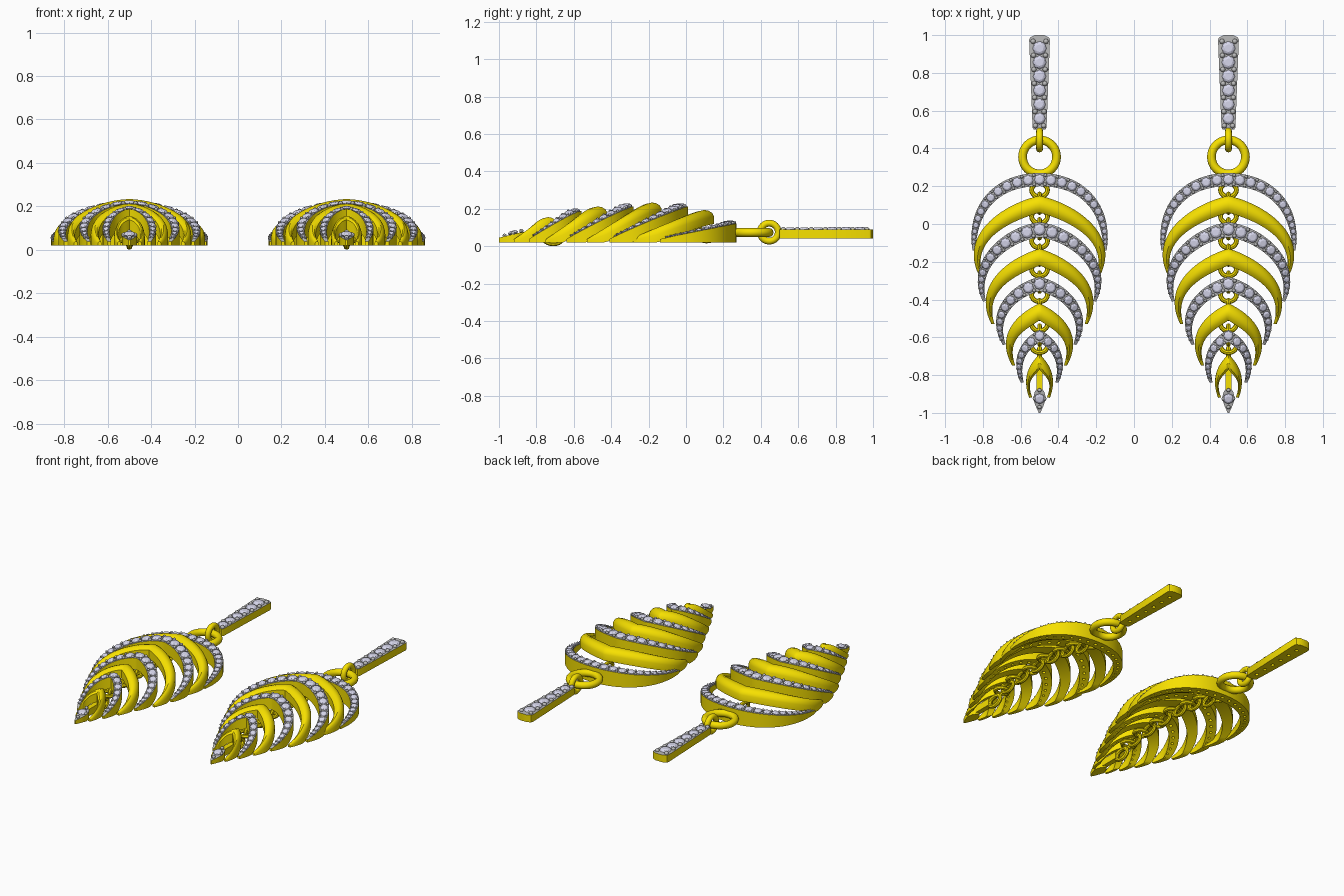
import bpy, bmesh, math
from mathutils import Vector, Matrix

if "Cube" in bpy.data.objects:
    bpy.data.objects.remove(bpy.data.objects["Cube"])


def material(name, rgb):
    m = bpy.data.materials.new(name)
    m.diffuse_color = (*rgb, 1)
    m.use_nodes = True
    m.node_tree.nodes["Principled BSDF"].inputs["Base Color"].default_value = m.diffuse_color
    return m


GOLD = material("gold", (0.93, 0.75, 0.0))
GREY = material("pale_metal", (0.5, 0.5, 0.5))
GEM = material("clear_stone", (0.68, 0.68, 0.84))
UP = Vector((0, 0, 1))

# apex y, half width, tip x, tip y, apex top z, arm width, paved?, roundness of apex
BANDS = [(0.27, .36, .355, -.14, .122, .07, True, 0.0),
         (0.15, .355, .305, -.30, .193, .09, False, .10),
         (0.01, .32, .30, -.41, .212, .08, True, .05),
         (-.13, .285, .255, -.53, .233, .09, False, .12),
         (-.28, .24, .195, -.64, .212, .075, True, .08),
         (-.42, .19, .145, -.75, .212, .09, False, .15),
         (-.56, .132, .10, -.84, .187, .065, True, .12),
         (-.69, .078, .055, -.92, .155, .08, False, .18)]
THICK = .075


def finish(bm, name, mats, cx, smooth=True, cutter=None):
    bmesh.ops.recalc_face_normals(bm, faces=bm.faces[:])
    me = bpy.data.meshes.new(name)
    bm.to_mesh(me)
    bm.free()
    for m in mats:
        me.materials.append(m)
    ob = bpy.data.objects.new(name, me)
    ob.location.x = cx
    bpy.context.collection.objects.link(ob)
    if cutter:
        cut = finish(cutter, name + "_hole_cutter", [GOLD], cx, False)
        cut.hide_render = True
        mod = ob.modifiers.new("stone_holes", 'BOOLEAN')
        mod.operation, mod.object, mod.solver = 'DIFFERENCE', cut, 'EXACT'
        bpy.context.view_layer.objects.active = ob
        bpy.ops.object.modifier_apply(modifier=mod.name)
        bpy.data.objects.remove(cut)
    if smooth:
        for p in ob.data.polygons:
            p.use_smooth = True
        ob.data.set_sharp_from_angle(angle=math.radians(35))
    return ob


def loft(bm, rings, top=()):
    """Skin closed sections and cap both ends; sides listed in top use slot 1."""
    vs = [[bm.verts.new(p) for p in r] for r in rings]
    n = len(vs[0])
    for a, b in zip(vs, vs[1:]):
        for i in range(n):
            j = (i + 1) % n
            f = bm.faces.new((a[i], a[j], b[j], b[i]))
            f.material_index = int(i in top)
    bm.faces.new(vs[0])
    return bm.faces.new(vs[-1])


def torus(bm, c, u, v, ru, rv, minor, n=28, m=10):
    c, u, v = Vector(c), Vector(u), Vector(v)
    w = u.cross(v)
    vs = []
    for i in range(n):
        a = math.tau * i / n
        p = c + u * ru * math.cos(a) + v * rv * math.sin(a)
        out = (u * rv * math.cos(a) + v * ru * math.sin(a)).normalized()
        vs.append([bm.verts.new(p + minor * (out * math.cos(b) + w * math.sin(b)))
                   for b in (math.tau * k / m for k in range(m))])
    for i in range(n):
        for k in range(m):
            a, b, l = vs[i], vs[(i + 1) % n], (k + 1) % m
            bm.faces.new((a[k], b[k], b[l], a[l]))


def gem(bm, p, nrm, r):
    """Round faceted stone: table, crown, girdle, pavilion."""
    q = UP.rotation_difference(nrm)
    rows = [[bm.verts.new(p + q @ Vector((r * s * math.cos(a), r * s * math.sin(a), r * h)))
             for a in (math.tau * (k + off) / 8 for k in range(8))]
            for s, h, off in ((.55, .45, 0), (.82, .32, .5), (1, .08, 0), (1, 0, 0))]
    tip = bm.verts.new(p - nrm * r * .8)
    bm.faces.new(rows[0])
    for k in range(8):
        l = (k + 1) % 8
        a, b, c, d = rows
        for f in ((a[k], a[l], b[k]), (b[k], a[l], b[l]), (b[k], c[l], c[k]),
                  (b[k], b[l], c[l]), (c[k], c[l], d[l], d[k]), (d[k], d[l], tip)):
            bm.faces.new(f)


def bead(bm, p, r):
    bmesh.ops.create_uvsphere(bm, u_segments=8, v_segments=6, radius=r,
                              matrix=Matrix.Translation(p))


def hole(bm, p, nrm, r):
    mat = Matrix.Translation(p) @ UP.rotation_difference(nrm).to_matrix().to_4x4()
    bmesh.ops.create_cone(bm, cap_ends=True, segments=12, radius1=r, radius2=r,
                          depth=.5, matrix=mat)


def bezier(pts, t):
    u = 1 - t
    return sum((Vector(p) * k for p, k in zip(pts, (u**3, 3*u*u*t, 3*u*t*t, t**3))),
               Vector((0, 0)))


def edges(band, s):
    """Outer and inner top points of an arm; s runs 0 (apex) to +-1 (tips)."""
    ya, w, xt, yt, za, wd, paved, d = band
    t, sg, L = abs(s), (1 if s >= 0 else -1), ya - yt
    side = min(wd, .45 * w)
    if d == 0:
        x1, y1, x2, y2 = .67 * w, ya, 1.09 * w, ya - .42 * L
    else:
        x1, y1, x2, y2 = .56 * w, ya - d * L, 1.27 * w, ya - .48 * L
    tipw = min(.016, .3 * xt)
    thin = .9 if paved else .72
    o = bezier([(0, ya), (x1, y1), (x2, y2), (xt, yt)], t)
    i = bezier([(0, ya - wd), (x1 - .4 * side, y1 - wd), (x2 - thin * side, y2 - .3 * wd),
                (xt - tipw, yt + .002)], t)
    z = .038 + (za - .038) * (1 - t ** 1.8)
    return Vector((sg * o.x, o.y, z)), Vector((sg * i.x, i.y, z))


def leaf_band(k, band, cx, gems, beads):
    bm, rings, N = bmesh.new(), [], 26
    paved = band[6]
    for j in range(-N, N + 1):
        o, i = edges(band, j / N)
        zt = o.z
        zb = max(.02, zt - (.102 if k == 0 else THICK))
        h = zt - zb
        sec = [Vector((o.x, o.y, zb))]
        if paved:
            sec += [o, i]
        else:
            for f, drop in ((0, .45), (.12, .2), (.32, .05), (.55, 0), (.8, .07), (1, .25)):
                p = o.lerp(i, f)
                p.z = zt - drop * h
                sec.append(p)
        sec.append(Vector((i.x, i.y, zb)))
        rings.append(sec)
    loft(bm, rings, (1,) if paved else ())
    cutter = bmesh.new() if paved else None
    if paved:
        # walk from the apex down each arm, setting stones and edge beads
        for sg in (1, -1):
            s, last, travel = 0.0, None, 0.0
            need, mid = 0.0, False
            while s < .95:
                o, i = edges(band, sg * max(s, 1e-4))
                c = (o + i) / 2
                if last is not None:
                    travel += (c - last).length
                last = c
                o2, i2 = edges(band, sg * (s + .02))
                tan = ((o2 + i2) / 2 - c).normalized()
                nrm = tan.cross(i - o).normalized()
                nrm = -nrm if nrm.z < 0 else nrm
                if s == 0:
                    nrm = UP.copy()
                r = min(.032, .40 * (o - i).length)
                if not mid and need and travel >= need / 2:
                    mid = True
                    for f in (.15, .85):
                        bead(beads, o.lerp(i, f) + nrm * .004, max(.006, .34 * r))
                if travel >= need:
                    if s > 0 or sg == 1:
                        gem(gems, c + nrm * .002, nrm, r)
                        if r > .012:
                            hole(cutter, c, nrm, r * .38)
                    travel, need, mid = 0.0, 2.08 * r, False
                s += .004
    name = ("paved_leaf_band_" if paved else "gold_leaf_band_") + str(k + 1)
    finish(bm, name, [GOLD, GREY], cx, True, cutter)


def plate(outline, z0, z1):
    bm = bmesh.new()
    cap = loft(bm, [[(x, y, z) for x, y in outline] for z in (z0, z1)])
    cap.material_index = 1
    return bm


def earring(cx):
    gems, beads, chain = bmesh.new(), bmesh.new(), bmesh.new()
    X, Y = Vector((1, 0, 0)), Vector((0, 1, 0))
    for k, band in enumerate(BANDS):
        leaf_band(k, band, cx, gems, beads)
    # chain behind the bands: a flat ring in each gap, joined by upright links
    spots = [(b[0] - b[5] - .02, max(.045, b[4] - .10)) for b in BANDS[:7]]
    for y, z in spots:
        torus(chain, (0, y, z), X, Y, .042, .036, .013, 20, 8)
    for (y0, z0), (y1, z1) in zip(spots, spots[1:]):
        torus(chain, (0, (y0 + y1) / 2, (z0 + z1) / 2 - .012), Y, UP, .05, .03, .012, 20, 8)
    torus(chain, (0, -.71, .046), Y, UP, .05, .032, .014, 20, 8)
    finish(chain, "back_chain", [GOLD], cx)

    # big flat ring and the upright ring holding the bar
    rings = bmesh.new()
    torus(rings, (0, .355, .073), X, Y, .09, .09, .023, 40, 12)
    finish(rings, "hanging_ring", [GOLD], cx)
    rings = bmesh.new()
    torus(rings, (0, .445, .075), Y, UP, .048, .048, .018, 32, 12)
    finish(rings, "bar_loop", [GOLD], cx)

    # tapered stone-set bar
    half = [(.03, .50), (.037, .51), (.055, .975), (.05, .988), (.025, 1.0)]
    bm = plate(half + [(-x, y) for x, y in reversed(half)], .04, .088)
    cutter = bmesh.new()
    for k in range(6):
        y, r = .558 + .0745 * k, .031 + .0012 * k
        gem(gems, Vector((0, y, .086)), UP, r)
        hole(cutter, Vector((0, y, .088)), UP, .011)
    for k in range(7):
        for sg in (-1, 1):
            bead(beads, (sg * (.022 + .002 * k), .52 + .0745 * k, .089), .014)
    finish(bm, "stone_bar", [GOLD, GREY], cx, True, cutter)

    # end drop with its stem
    half = [(.004, -1.0), (.02, -.965), (.034, -.925), (.026, -.89), (.006, -.86)]
    bm = plate(half + [(-x, y) for x, y in reversed(half)], .02, .075)
    for v in bm.verts:  # top slopes down to the point
        if v.co.z > .05:
            v.co.z -= .25 * max(0, -.88 - v.co.y)
    finish(bm, "end_drop", [GOLD, GREY], cx)
    gem(gems, Vector((0, -.925, .07)), Vector((0, -.24, .97)), .028)
    for x, y, z in ((0, -.88, .082), (0, -.97, .056), (.026, -.925, .068), (-.026, -.925, .068)):
        bead(beads, (x, y, z), .011)
    bm = bmesh.new()
    loft(bm, [[(x, y, z) for x, z in ((-.016, .03), (.016, .03), (.016, .075), (-.016, .075))]
              for y in (-.875, -.75)])
    finish(bm, "drop_stem", [GOLD], cx)

    finish(gems, "stones", [GEM], cx, False)
    finish(beads, "setting_beads", [GREY], cx)


for cx in (-.5, .5):
    earring(cx)
